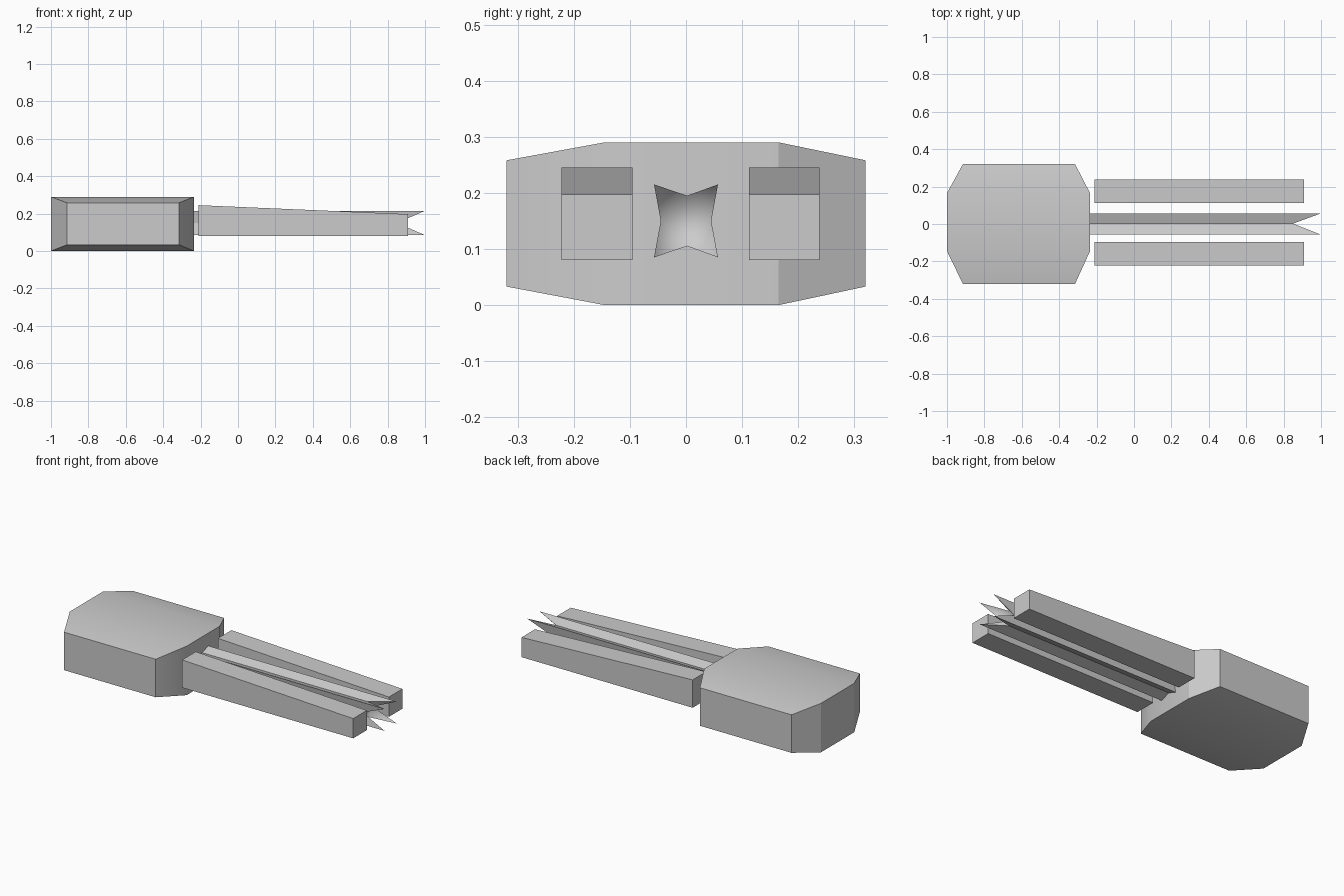
import bpy

if "Cube" in bpy.data.objects:
    bpy.data.objects.remove(bpy.data.objects["Cube"])


def make(name, verts, faces, smooth_faces=()):
    me = bpy.data.meshes.new(name)
    me.from_pydata(verts, [], faces)
    for i in smooth_faces:
        me.polygons[i].use_smooth = True
    me.update()
    ob = bpy.data.objects.new(name, me)
    bpy.context.collection.objects.link(ob)
    return ob


def shade(ob, angle):
    bpy.ops.object.select_all(action='DESELECT')
    ob.select_set(True)
    bpy.context.view_layer.objects.active = ob
    bpy.ops.object.shade_smooth_by_angle(angle=angle)


# Body: four lengthwise sections, pinched at both sides in plan and height
sections = [(-0.32, -0.915, -0.315, 0.033, 0.258),
            (-0.145, -1.0, -0.235, 0.0, 0.29),
            (0.165, -1.0, -0.235, 0.0, 0.29),
            (0.32, -0.915, -0.315, 0.033, 0.258)]
verts, faces = [], []
for y, x0, x1, z0, z1 in sections:
    verts += [(x0, y, z0), (x1, y, z0), (x1, y, z1), (x0, y, z1)]
for s in range(3):
    for i in range(4):
        a, b = s * 4 + i, s * 4 + (i + 1) % 4
        faces.append((b, a, a + 4, b + 4))
faces += [(0, 1, 2, 3), (15, 14, 13, 12)]
shade(make("body", verts, faces), 0.45)

# Centre rod: four-pointed star section with long corner tips at the free end
cz = 0.15
star = [(0.057, 0.065), (0.002, 0.045), (-0.057, 0.065), (-0.045, 0),
        (-0.057, -0.065), (0.002, -0.045), (0.057, -0.065), (0.045, 0)]
verts = [(-0.24, y, cz + z) for y, z in star]
verts += [(0.85 if i % 2 else 1.0, y, cz + z) for i, (y, z) in enumerate(star)]
faces = [(i, (i + 1) % 8, (i + 1) % 8 + 8, i + 8) for i in range(8)]
faces.append(tuple(range(7, -1, -1)))
for i in range(0, 8, 2):
    faces.append((8 + i, 8 + i + 1, 8 + (i - 1) % 8))
faces.append((9, 11, 13, 15))
make("star_rod", verts, faces, range(9, 14))

# Side prongs: long bars whose tops slope down towards the free end
for name, y0, y1 in (("left_prong", -0.222, -0.095), ("right_prong", 0.112, 0.238)):
    side = [(-0.21, 0.08), (0.91, 0.08), (0.91, 0.197), (-0.21, 0.245)]
    verts = [(x, y, z) for y in (y0, y1) for x, z in side]
    faces = [(0, 1, 2, 3), (7, 6, 5, 4)]
    faces += [((i + 1) % 4, i, i + 4, (i + 1) % 4 + 4) for i in range(4)]
    make(name, verts, faces)
